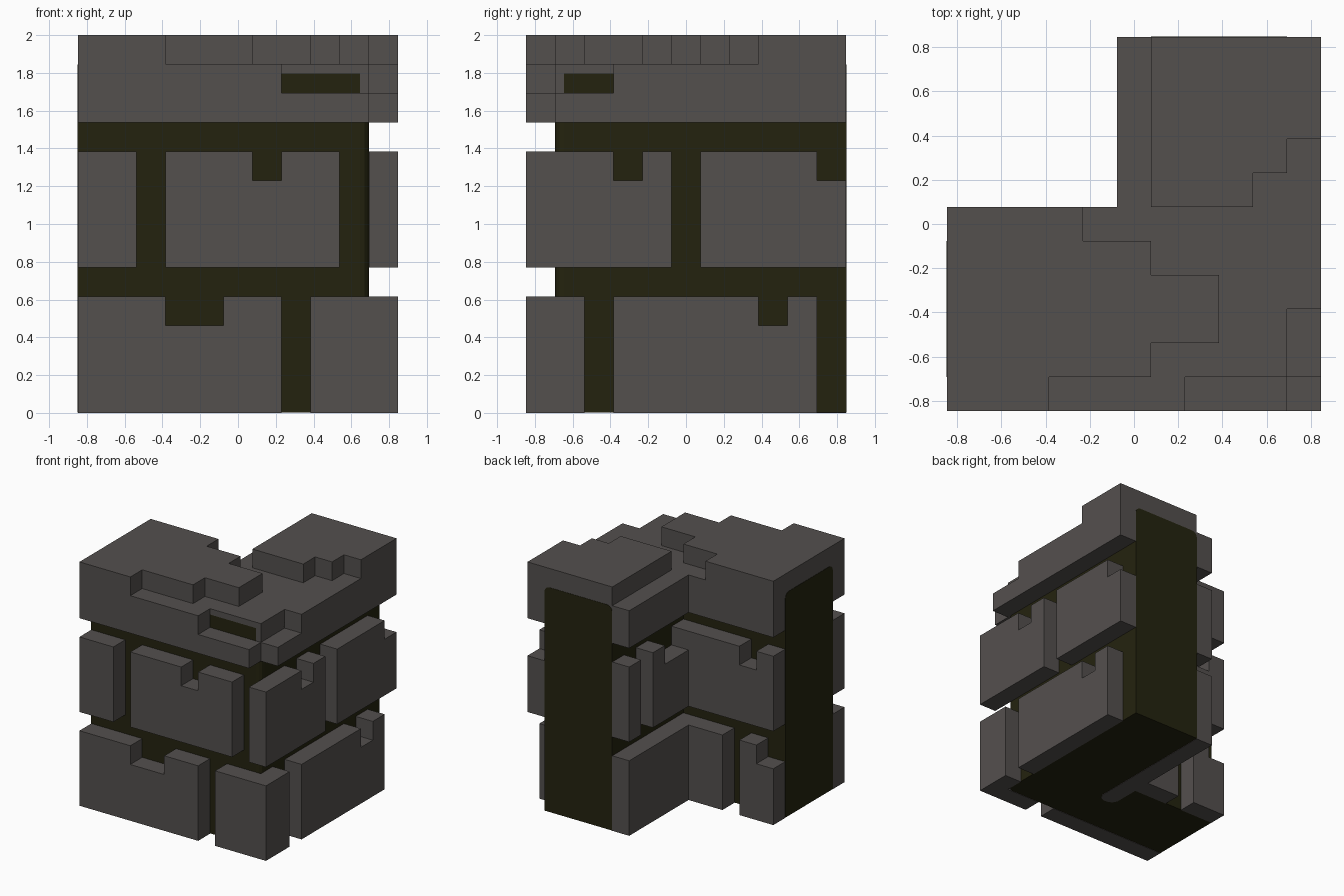
import bpy, bmesh
from mathutils import Vector

if "Cube" in bpy.data.objects:
    bpy.data.objects.remove(bpy.data.objects["Cube"], do_unlink=True)

U = 2 / 13          # one grid step
HALF = 5.5          # half the footprint, in steps


def material(name, rgb):
    m = bpy.data.materials.new(name)
    m.use_nodes = True
    col = (*rgb, 1)
    m.diffuse_color = col
    bsdf = m.node_tree.nodes["Principled BSDF"]
    bsdf.inputs["Base Color"].default_value = col
    bsdf.inputs["Roughness"].default_value = 0.9
    return m


STONE = material("stone_grey", (0.088, 0.080, 0.076))
MORTAR = material("dark_mortar", (0.0175, 0.0165, 0.0046))


def prism(name, outline, axis, lo, hi, mat=STONE, bevel_rule=None):
    """Extrude a 2D outline (in grid steps) along an axis from lo to hi."""
    def place(a, b, c):
        p = {"x": (c, a, b), "y": (a, c, b), "z": (a, b, c)}[axis]
        return Vector(((p[0] - HALF) * U, (p[1] - HALF) * U, p[2] * U))
    bm = bmesh.new()
    low = [bm.verts.new(place(a, b, lo)) for a, b in outline]
    high = [bm.verts.new(place(a, b, hi)) for a, b in outline]
    bm.faces.new(low)
    bm.faces.new(high)
    n = len(outline)
    for i in range(n):
        j = (i + 1) % n
        bm.faces.new((low[i], low[j], high[j], high[i]))
    bmesh.ops.recalc_face_normals(bm, faces=bm.faces)
    if bevel_rule:
        edges = [e for e in bm.edges if bevel_rule(e)]
        bmesh.ops.bevel(bm, geom=edges, offset=0.3 * U, segments=3,
                        profile=0.5, affect="EDGES")
        bmesh.ops.recalc_face_normals(bm, faces=bm.faces)
    me = bpy.data.meshes.new(name)
    bm.to_mesh(me)
    bm.free()
    me.materials.append(mat)
    ob = bpy.data.objects.new(name, me)
    bpy.context.collection.objects.link(ob)
    return ob


def brick(name, axis, depth, a, b, z, notch=None):
    """Upright brick from a to b, four steps tall, with an optional top notch."""
    t = z + 4
    pts = [(a, z), (b, z), (b, t)]
    if notch:
        n0, n1 = notch
        if n1 == b:
            pts.pop()
            pts.append((b, t - 1))
        else:
            pts += [(n1, t), (n1, t - 1)]
        pts.append((n0, t - 1))
        if n0 > a:
            pts += [(n0, t), (a, t)]
    else:
        pts.append((a, t))
    prism(name, pts, axis, depth, depth + 1)


# Mortar core: L-shaped wall with softened top edges and outer corner
E = 0.015
TOP = 12 - E


def soft_edge(e):
    c = (e.verts[0].co + e.verts[1].co) / 2 / U
    x, y, z = c.x + HALF, c.y + HALF, c.z
    on_end = x < 0.1 or y > 10.9
    outer_corner = abs(x - 10) < 0.1 and abs(y - 1) < 0.1
    convex_top = z > TOP - 0.1 and not on_end
    return outer_corner or convex_top


prism("mortar_core",
      [(-E, 1), (10, 1), (10, 11 + E), (6, 11 + E), (6, 5), (-E, 5)],
      "z", 0.02, TOP, MORTAR, soft_edge)

# Outer bricks, front side
brick("front_lower_brick", "y", 0, 0, 7, 0, (3, 5))
brick("front_upper_end_brick", "y", 0, 0, 2, 5)
brick("front_upper_brick", "y", 0, 3, 9, 5, (6, 7))

# Outer bricks, side wall
brick("side_lower_brick", "x", 10, 3, 10, 0, (8, 9))
brick("side_upper_corner_brick", "x", 10, 0, 5, 5, (3, 4))
brick("side_upper_brick", "x", 10, 6, 11, 5, (10, 11))
prism("outer_lower_corner_brick",
      [(8, 0), (11, 0), (11, 2), (10, 2), (10, 1), (8, 1)], "z", 0, 4)

# Inner bricks
brick("inner_lower_end_brick", "y", 5, 0, 2, 0, (0, 1))
brick("inner_upper_long_brick", "y", 5, 0, 6, 5, (1, 2))
brick("inner_upper_notched_brick", "x", 5, 6, 9, 5, (6, 8))
brick("inner_upper_end_brick", "x", 5, 10, 11, 5)
prism("inner_lower_corner_brick",
      [(3, 5), (6, 5), (6, 11), (5, 11), (5, 6), (3, 6)], "z", 0, 4)

# Brick tongue showing on the underside
prism("underside_tongue",
      [(5, 5), (5, 3.6), (5.15, 3.35), (5.4, 3.25), (5.6, 3.25),
       (5.85, 3.35), (6, 3.6), (6, 5)], "z", 0, 0.06)

# Capstone: stacked slabs, each worn back further than the one below
prism("cap_bottom_slab",
      [(0, 0), (10, 0), (10, 1), (11, 1), (11, 11), (5, 11), (5, 6), (0, 6)],
      "z", 10, 11)
prism("cap_middle_slab",
      [(0, 0), (7, 0), (7, 1), (10, 1), (10, 3), (11, 3), (11, 11),
       (5, 11), (5, 6), (0, 6)], "z", 11, 12)
prism("cap_top_slab_front",
      [(0, 0), (3, 0), (3, 1), (6, 1), (6, 2), (8, 2), (8, 4), (6, 4),
       (6, 5), (4, 5), (4, 6), (0, 6)], "z", 12, 13)
prism("cap_top_slab_back",
      [(6, 6), (9, 6), (9, 7), (10, 7), (10, 8), (11, 8), (11, 11), (6, 11)],
      "z", 12, 13)
